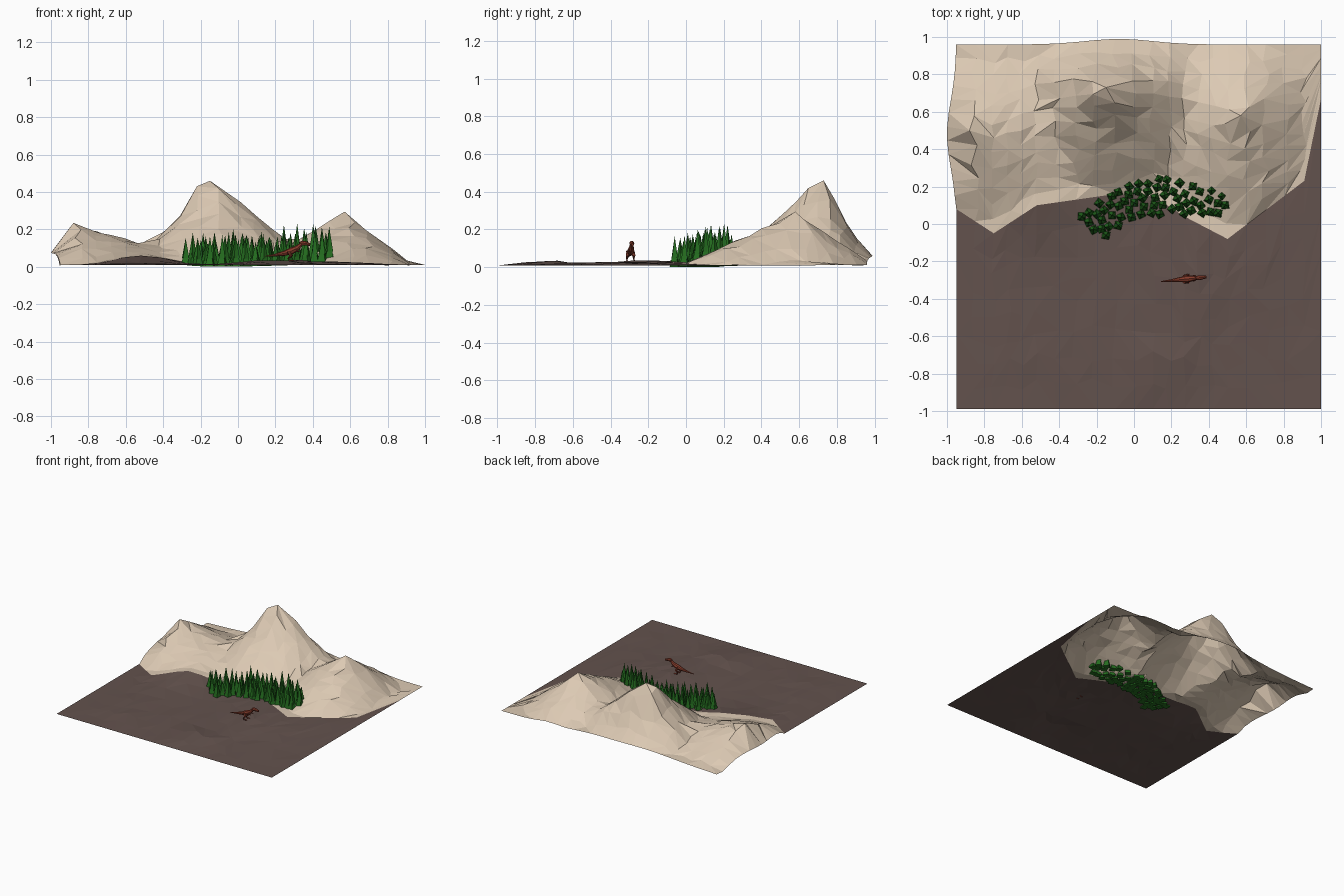
import bpy, bmesh, math, random
from mathutils import Matrix, Vector

random.seed(7)
if "Cube" in bpy.data.objects:
    bpy.data.objects.remove(bpy.data.objects["Cube"])


def material(name, r, g, b):
    m = bpy.data.materials.new(name)
    m.use_nodes = True
    m.diffuse_color = (r, g, b, 1)
    m.node_tree.nodes["Principled BSDF"].inputs["Base Color"].default_value = (r, g, b, 1)
    return m


SAND = material("sandstone", 0.72, 0.59, 0.455)
SOIL = material("dark soil", 0.125, 0.085, 0.075)
GREEN = material("pine green", 0.018, 0.155, 0.014)
RUST = material("rust hide", 0.24, 0.046, 0.025)


def finish(bm, name, mat):
    mesh = bpy.data.meshes.new(name)
    bm.to_mesh(mesh)
    bm.free()
    mesh.materials.append(mat)
    ob = bpy.data.objects.new(name, mesh)
    bpy.context.collection.objects.link(ob)
    return ob


def interp(table, t):
    """Piecewise linear lookup in (position, value) pairs."""
    if t <= table[0][0]:
        return table[0][1]
    for (a, va), (b, vb) in zip(table, table[1:]):
        if t <= b:
            return va + (vb - va) * (t - a) / (b - a)
    return table[-1][1]


def bump(x, y, cx, cy, size):
    return math.exp(-((x - cx) ** 2 + (y - cy) ** 2) / size ** 2)


# Foot of the mountains, slope profiles and peaks (x, y, z, reach left, right, front, back)
BORDER = [(-0.95, 0.08), (-0.75, -0.05), (-0.52, 0.10), (-0.1, 0.16), (0.1, 0.15),
          (0.27, 0.04), (0.5, -0.08), (0.91, 0.23), (1.0, 0.67)]
ROUND = [(0, 1), (0.15, 0.93), (0.35, 0.63), (0.55, 0.42), (0.8, 0.2), (1, 0)]
POINTED = [(0, 1), (0.35, 0.62), (0.6, 0.38), (0.85, 0.11), (1, 0)]
PEAKS = [(-0.15, 0.73, 0.46, 0.45, 0.62, 0.58, 0.27, ROUND),
         (-0.88, 0.50, 0.235, 0.2, 0.8, 0.55, 0.45, POINTED),
         (0.57, 0.58, 0.295, 0.52, 0.39, 0.64, 0.45, POINTED)]
FRONT, BACK = -0.99, 0.96


def soil_height(x, y):
    inside = min(1, (x + 0.95) * 5, (1 - x) * 5, (y - FRONT) * 5)
    z = (0.05 * bump(x, y, -0.52, 0.1, 0.22) + 0.026 * bump(x, y, 0.15, -0.79, 0.2)
         + 0.022 * bump(x, y, 0.35, -0.2, 0.35) + 0.008 * bump(x, y, -0.5, -0.6, 0.3))
    return 0.01 + z * max(0, inside)


def height(x, y):
    z = soil_height(x, y)
    if y <= interp(BORDER, x) + 0.001:
        return z
    z += 0.05 * bump(x, y, -0.1, 0.95, 0.5)
    for px, py, top, left, right, front, back, slope in PEAKS:
        u = (x - px) / (left if x < px else right)
        v = (y - py) / (front if y < py else back)
        z = max(z, top * interp(slope, math.hypot(u, v)))
    return z


# Column positions that hit every corner of the foot line
columns = [-0.95]
for (a, _), (b, _) in zip(BORDER, BORDER[1:]):
    n = math.ceil((b - a) / 0.11)
    columns += [a + (b - a) * (i + 1) / n for i in range(n)]


def sheet(rows, low, high, rough):
    """Faceted terrain between two edge lines; its outline is left unjittered."""
    bm = bmesh.new()
    grid = []
    last = len(columns) - 1
    for j in range(rows + 1):
        line = []
        for i, x in enumerate(columns):
            y = low(x) + (high(x) - low(x)) * j / rows
            z_scale = 1
            if 0 < i < last and 0 < j < rows:
                reach_x = 0.22 * min(x - columns[i - 1], columns[i + 1] - x)
                reach_y = 0.22 * (high(x) - low(x)) / rows
                x += random.uniform(-reach_x, reach_x)
                y += random.uniform(-reach_y, reach_y)
                z_scale = 1 + random.uniform(-rough, rough)
            line.append(bm.verts.new((x, y, height(x, y) * z_scale)))
        grid.append(line)
    for j in range(rows):
        for i in range(last):
            a, b = grid[j][i], grid[j][i + 1]
            c, d = grid[j + 1][i + 1], grid[j + 1][i]
            if random.random() < 0.5:
                tris = (a, b, c), (a, c, d)
            else:
                tris = (a, b, d), (b, c, d)
            for t in tris:
                bm.faces.new(t)
    return bm


def foot(x):
    return interp(BORDER, x)


def back_edge(x):
    return BACK + 0.03 * bump(x, 0, -0.08, 0, 0.25)


# Soil plain
finish(sheet(8, lambda x: FRONT, foot, 0.2), "soil_plain", SOIL)

# Mountains, with a vertex pulled to each summit and a bulging left side
bm = sheet(12, foot, back_edge, 0.04)
for p in PEAKS:
    summit = Vector(p[:3])
    near = min(bm.verts, key=lambda v: (v.co.xy - summit.xy).length)
    near.co = summit
for v in bm.verts:
    if v.co.x < -0.89 and v.co.y > 0.1:
        side = min(1, (-0.89 - v.co.x) / 0.06)
        swell = bump(0, v.co.y, 0, 0.48, 0.25)
        v.co.x -= 0.05 * side * swell
        v.co.z -= 0.07 * side * swell
finish(bm, "mountains", SAND)

# Grove of slim four-sided pines
FAR_SIDE = [(-0.28, 0.06), (-0.05, 0.2), (0.17, 0.25), (0.3, 0.22), (0.5, 0.17)]
NEAR_SIDE = [(-0.28, 0.0), (-0.16, -0.07), (-0.05, 0.01), (0.1, 0.05), (0.47, 0.06)]
bm = bmesh.new()
spots = [(-0.28, 0.04), (-0.15, -0.06), (0.47, 0.15), (0.45, 0.06)]
for _ in range(4000):
    x = random.uniform(-0.28, 0.49)
    y = random.uniform(interp(NEAR_SIDE, x), interp(FAR_SIDE, x))
    if len(spots) < 70 and all(math.hypot(x - a, y - b) > 0.04 for a, b in spots):
        spots.append((x, y))
for x, y in spots:
    tall = random.uniform(0.115, 0.175) + 0.12 * max(0, y)
    base = max(0, min(height(x, y) - 0.012, 0.04))
    turn = random.uniform(0, math.pi)
    for bottom, top, radius in ((0, 0.75, 0.032), (0.25, 1, 0.023)):
        size = (top - bottom) * tall
        place = Matrix.Translation((x, y, base + bottom * tall + size / 2))
        bmesh.ops.create_cone(bm, cap_ends=True, segments=4, radius1=radius, radius2=0,
                              depth=size, matrix=place @ Matrix.Rotation(turn + bottom, 4, "Z"))
finish(bm, "pine_grove", GREEN)


# Two-legged dinosaur made of tapering tubes: points are (x, side, z, radius)
def tube(bm, points, sides=8):
    rings = []
    centres = [Vector((x, -0.295 + 0.1 * (x - 0.27) + s, z)) for x, s, z, r in points]
    for k, c in enumerate(centres):
        along = centres[min(k + 1, len(centres) - 1)] - centres[max(k - 1, 0)]
        turn = along.to_track_quat("Z", "Y")
        ring = []
        for i in range(sides):
            a = math.tau * i / sides
            ring.append(bm.verts.new(c + turn @ Vector((math.cos(a), math.sin(a), 0)) * points[k][3]))
        rings.append(ring)
    for lo, hi in zip(rings, rings[1:]):
        for i in range(sides):
            n = (i + 1) % sides
            bm.faces.new((lo[i], lo[n], hi[n], hi[i]))
    bm.faces.new(rings[0][::-1])
    bm.faces.new(rings[-1])


bm = bmesh.new()
tube(bm, [(0.145, 0, 0.056, 0.002), (0.2, 0, 0.063, 0.007), (0.25, 0, 0.073, 0.014),
          (0.285, 0, 0.085, 0.019), (0.315, 0, 0.099, 0.015), (0.333, 0, 0.116, 0.01),
          (0.342, 0, 0.126, 0.009)])
finish(bm, "dinosaur_body", RUST)
bm = bmesh.new()
tube(bm, [(0.33, 0, 0.127, 0.007), (0.343, 0, 0.127, 0.013), (0.36, 0, 0.125, 0.012),
          (0.386, 0, 0.119, 0.007)])
finish(bm, "dinosaur_head", RUST)
for label, s in (("left", 1), ("right", -1)):
    bm = bmesh.new()
    tube(bm, [(0.268, s * 0.012, 0.082, 0.012), (0.285, s * 0.017, 0.06, 0.01),
              (0.268, s * 0.018, 0.044, 0.005), (0.274, s * 0.018, 0.034, 0.005),
              (0.298, s * 0.02, 0.033, 0.004)], 6)
    finish(bm, "dinosaur_leg_" + label, RUST)
    bm = bmesh.new()
    tube(bm, [(0.312, s * 0.011, 0.094, 0.004), (0.318, s * 0.014, 0.083, 0.003),
              (0.33, s * 0.014, 0.08, 0.002)], 5)
    finish(bm, "dinosaur_arm_" + label, RUST)
